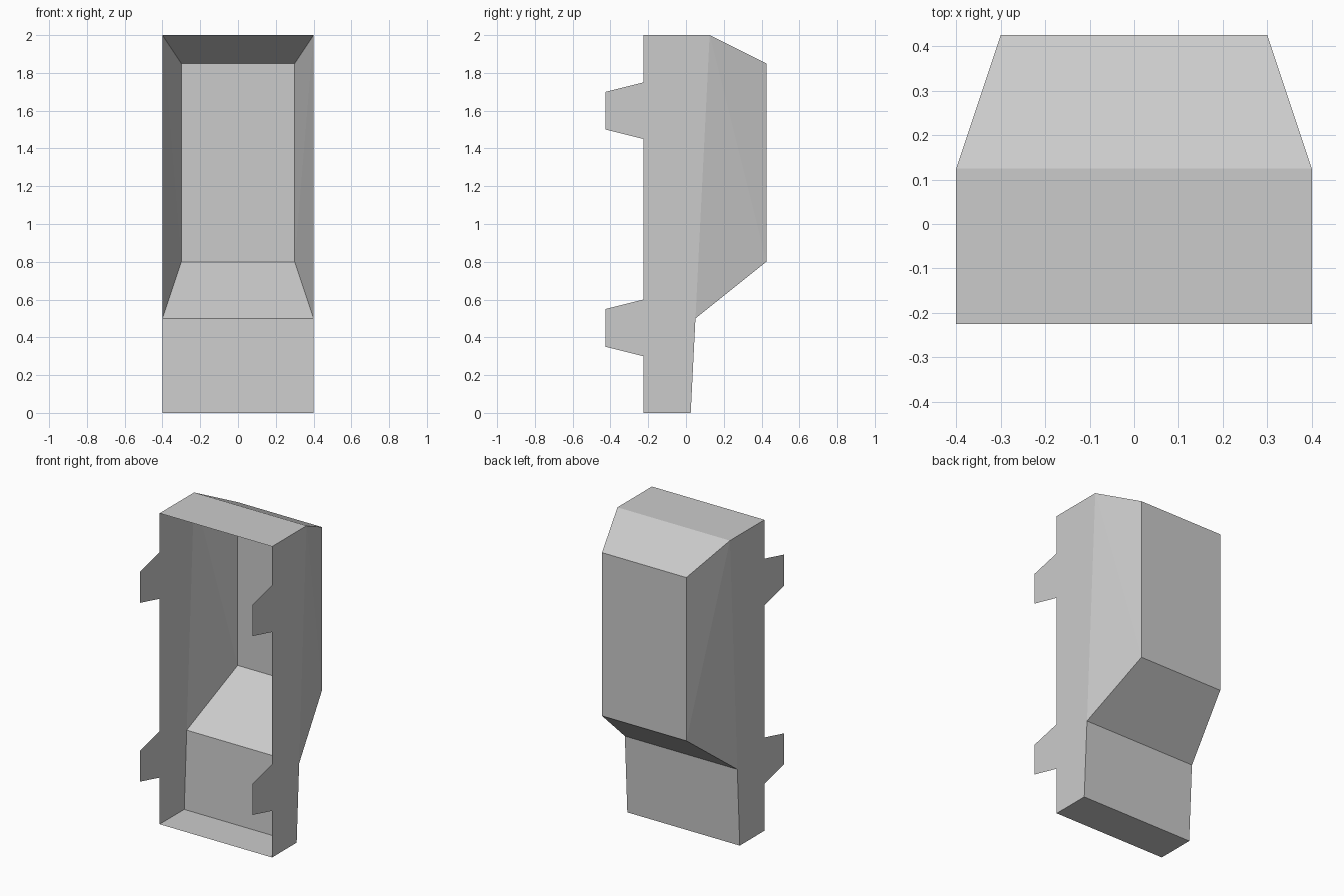
import bpy, bmesh

if "Cube" in bpy.data.objects:
    bpy.data.objects.remove(bpy.data.objects["Cube"])


def make_object(name, bm):
    mesh = bpy.data.meshes.new(name)
    bm.to_mesh(mesh)
    bm.free()
    obj = bpy.data.objects.new(name, mesh)
    bpy.context.collection.objects.link(obj)
    return obj


# Open-fronted shell: side profile as (half width, y, z), top front to bottom front
profile = [
    (0.4, -0.225, 2.0),
    (0.4, 0.125, 2.0),
    (0.3, 0.425, 1.85),
    (0.3, 0.425, 0.8),
    (0.4, 0.05, 0.5),
    (0.4, 0.025, 0.0),
    (0.4, -0.225, 0.0),
]
bm = bmesh.new()
left = [bm.verts.new((-w, y, z)) for w, y, z in profile]
right = [bm.verts.new((w, y, z)) for w, y, z in profile]

# Top, back panels and floor
for i in range(len(profile) - 1):
    bm.faces.new((left[i], right[i], right[i + 1], left[i + 1]))

# Flat side wall plus the two tapered facets on each side
for loop in ((0, 6, 5, 4, 1), (1, 4, 3), (1, 3, 2)):
    bm.faces.new([right[i] for i in loop])
    bm.faces.new([left[i] for i in reversed(loop)])
make_object("shell", bm)


# Thin mounting tabs on the front edges of the side walls
def mounting_tab(name, side, z):
    outline = [(-0.225, 0.15), (-0.425, 0.1), (-0.425, -0.1), (-0.225, -0.15)]
    if side < 0:
        outline.reverse()
    bm = bmesh.new()
    bm.faces.new([bm.verts.new((side * 0.4, y, z + dz)) for y, dz in outline])
    make_object(name, bm)


for side, label in ((-1, "left"), (1, "right")):
    mounting_tab(f"lower_tab_{label}", side, 0.45)
    mounting_tab(f"upper_tab_{label}", side, 1.6)
